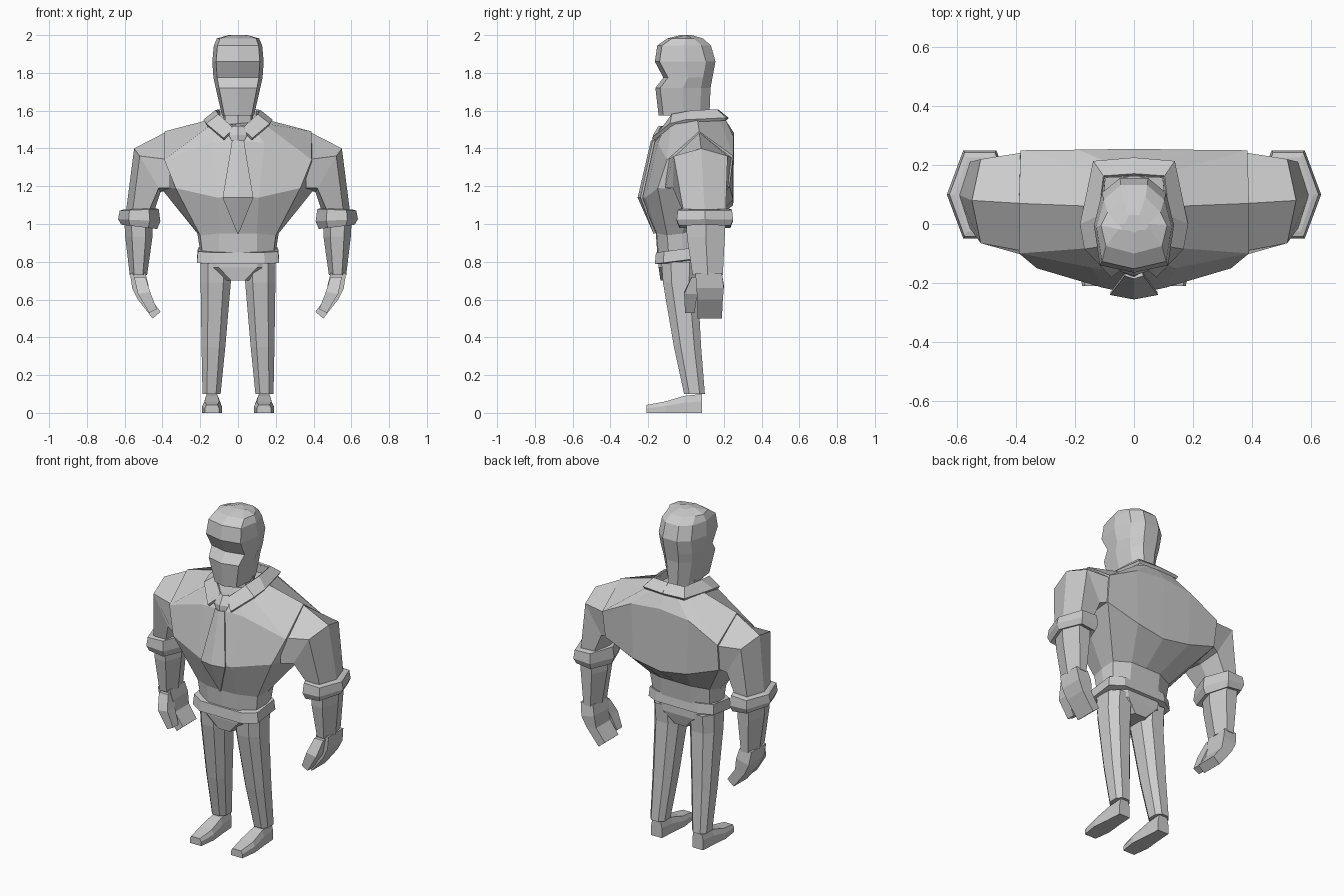
import bpy, bmesh, math

grey = bpy.data.materials.new("plain grey")
grey.diffuse_color = (0.6, 0.6, 0.6, 1)


def loft(name, rings, closed=True, mirror=False, thick=0):
    """Skin a list of equal-length point rows; closed rows get end caps."""
    bm = bmesh.new()
    rows = [[bm.verts.new(p) for p in r] for r in rings]
    n = len(rows[0])
    for a, b in zip(rows, rows[1:]):
        for i in range(n if closed else n - 1):
            j = (i + 1) % n
            bm.faces.new((a[i], a[j], b[j], b[i]))
    if closed:
        bm.faces.new(rows[0])
        bm.faces.new(rows[-1])
    bmesh.ops.recalc_face_normals(bm, faces=bm.faces)
    me = bpy.data.meshes.new(name)
    bm.to_mesh(me)
    bm.free()
    me.materials.append(grey)
    ob = bpy.data.objects.new(name, me)
    bpy.context.collection.objects.link(ob)
    if thick:
        m = ob.modifiers.new("thickness", 'SOLIDIFY')
        m.thickness, m.offset = thick, 0
    if mirror:
        m = ob.modifiers.new("mirror", 'MIRROR')
        m.use_clip = False
        m.use_mirror_merge = False
    return ob


def full(half):
    """Half row from x=0 to x=0 completed on the -x side."""
    return half + [(-x, y, z) for x, y, z in half[-2:0:-1]]


def hexa(x, y, z, rx, ry, tilt=0):
    """Six-sided ring pointing along x; tilt raises z with x."""
    pts = []
    for i in range(6):
        a = math.pi * i / 3
        dx, dy = rx * math.cos(a), ry * math.sin(a) / 0.866
        pts.append((x + dx, y + dy, z + tilt * dx))
    return pts


def octa(x, y, z, rx, ry, k=0.5, slope=0):
    """Chamfered rectangle ring; slope raises z with y."""
    q = [(1, -k), (1, k), (k, 1), (-k, 1), (-1, k), (-1, -k), (-k, -1), (k, -1)]
    return [(x + rx * a, y + ry * b, z + slope * ry * b) for a, b in q]


def box(x0, x1, y0, y1, z0, z1):
    """Four-sided ring whose height runs from z0 at x0 to z1 at x1."""
    return [(x0, y0, z0), (x1, y0, z1), (x1, y1, z1), (x0, y1, z0)]


# torso: neck opening, shoulder line, chest, lower ribs, waist
torso = [
    [(0, -.11, 1.50), (.07, -.11, 1.52), (.13, -.08, 1.535), (.14, .06, 1.555),
     (.13, .18, 1.55), (.09, .21, 1.55), (0, .21, 1.55)],
    [(0, -.165, 1.44), (.14, -.15, 1.43), (.39, -.10, 1.34), (.39, .07, 1.49),
     (.385, .25, 1.36), (.19, .252, 1.46), (0, .255, 1.48)],
    [(0, -.24, 1.14), (.11, -.215, 1.14), (.33, -.15, 1.19), (.40, .05, 1.18),
     (.38, .23, 1.20), (.18, .25, 1.13), (0, .25, 1.10)],
    [(0, -.16, .95), (.1, -.155, .95), (.2, -.10, .94), (.215, -.02, .95),
     (.2, .06, .97), (.1, .10, .98), (0, .10, .98)],
    [(0, -.15, .82), (.1, -.145, .82), (.185, -.09, .82), (.195, -.02, .82),
     (.185, .04, .82), (.1, .08, .82), (0, .08, .82)],
]
loft("shirt_torso", [full(r) for r in torso])

# sleeves from the shoulder to above the elbow
loft("sleeve", [
    [(.36, -.095, 1.34), (.385, .07, 1.485), (.36, .245, 1.35),
     (.36, .23, 1.21), (.35, .07, 1.18), (.36, -.11, 1.19)],
    [(.52, -.065, 1.36), (.55, .08, 1.40), (.52, .22, 1.36),
     (.42, .21, 1.19), (.41, .08, 1.17), (.42, -.07, 1.19)],
    [(.56, -.01, 1.05), (.595, .1, 1.05), (.56, .21, 1.05),
     (.48, .21, 1.05), (.45, .1, 1.05), (.48, -.01, 1.05)],
], mirror=True)

# rolled cuffs
loft("cuff", [hexa(.523, .1, z, rx, ry, t) for z, rx, ry, t in (
    (1.08, .085, .125, -.04), (1.075, .103, .143, -.04), (1.02, .112, .15, .05),
    (.985, .095, .135, .12), (.995, .07, .10, .12))], mirror=True)

# forearms
loft("forearm", [hexa(.528, .105, 1.02, .074, .105), hexa(.525, .105, .93, .072, .10),
                 hexa(.527, .115, .73, .046, .08)], mirror=True)

# hands curling inward, with thumbs
loft("hand", [box(.49, .572, .05, .19, .74, .74), box(.475, .56, .055, .20, .68, .66),
              box(.465, .53, .06, .195, .61, .60), box(.41, .452, .06, .19, .535, .50)],
     mirror=True)
loft("thumb", [box(.49, .55, .03, .10, .72, .72), box(.465, .53, -.01, .06, .64, .63),
               box(.43, .47, -.005, .045, .55, .53)], mirror=True)

# belt and hips
loft("belt", [octa(0, -.037, z, rx, ry, .65, .13) for z, rx, ry in (
    (.865, .19, .10), (.865, .212, .122), (.805, .218, .128), (.80, .19, .10))])
loft("hips", [octa(0, -.035, .83, .195, .11, .55), octa(0, -.035, .77, .185, .11, .55),
              octa(0, -.04, .70, .06, .095, .6)])

# trouser legs
loft("leg", [octa(*v) for v in (
    (.118, -.03, .80, .082, .10), (.118, -.03, .69, .08, .092),
    (.13, .008, .35, .063, .072), (.14, .045, .10, .048, .055))], mirror=True)

# shoes: heel to toe
shoe = []
for y, w, zt in ((.085, .036, .10), (-.01, .042, .09), (-.11, .052, .06), (-.21, .038, .042)):
    shoe.append([(.138 - w, y, 0), (.138 + w, y, 0), (.138 + w, y, zt * .6),
                 (.138 + w * .75, y, zt), (.138 - w * .75, y, zt), (.138 - w, y, zt * .6)])
loft("shoe", shoe, mirror=True)

# head and neck
head = []
for z, w, yf, yb in ((1.50, .08, -.05, .12), (1.59, .08, -.05, .123), (1.575, .085, -.145, .124),
                     (1.72, .118, -.162, .13), (1.775, .13, -.12, .14), (1.86, .136, -.165, .156),
                     (1.945, .128, -.152, .132), (1.982, .112, -.10, .09), (2.0, .05, -.03, .03)):
    head.append(full([(0, yf, z), (w * .85, yf + .025, z), (w, (yf + yb) / 2, z),
                      (w * .8, yb - .05, z), (w * .35, yb, z), (0, yb, z)]))
loft("head", head)

# shirt collar: band, fold and front points
inner = [(.02, -.125, 1.50), (.10, -.07, 1.575), (.115, .03, 1.595), (.10, .16, 1.60), (0, .165, 1.60)]
outer = [(.075, -.175, 1.45), (.165, -.08, 1.525), (.178, .0, 1.545), (.135, .21, 1.555), (0, .22, 1.555)]
loft("collar", [inner, outer], closed=False, mirror=True, thick=.018)
loft("collar_band", [[(x, y, z - .08) for x, y, z in inner], inner], closed=False, mirror=True, thick=.01)

# necktie: knot and ridged blade ending in a point
loft("tie_knot", [[(-w, y, z), (0, y - .015, z), (w, y, z), (0, y + .04, z)] for w, y, z in (
    (.03, -.13, 1.52), (.048, -.16, 1.47), (.028, -.165, 1.43))])
loft("tie", [[(-w, y + e, z), (0, y, z), (w, y + e, z)] for w, y, z, e in (
    (.03, -.18, 1.44, .01), (.08, -.25, 1.14, .015), (.002, -.166, .95, 0))],
    closed=False, thick=.012)
